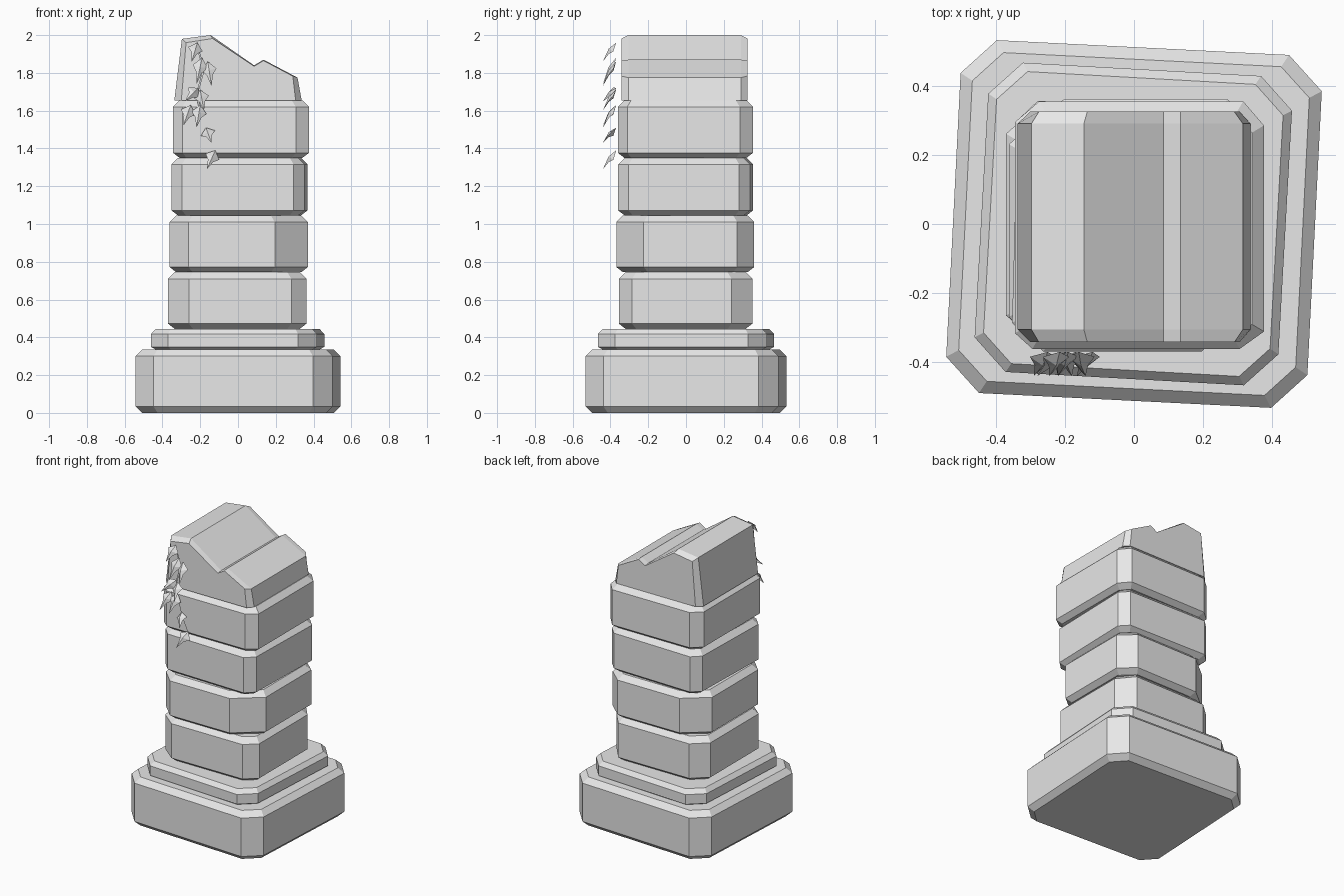
import bpy
import bmesh
from math import radians
from mathutils import Matrix, Vector

cube = bpy.data.objects.get("Cube")
if cube:
    bpy.data.objects.remove(cube, do_unlink=True)

stone = bpy.data.materials.new("pale grey stone")
stone.use_nodes = True
grey = (0.8, 0.8, 0.8, 1)
stone.diffuse_color = grey
stone.node_tree.nodes["Principled BSDF"].inputs["Base Color"].default_value = grey


def finish(bm, name, solid=True):
    if solid:
        bmesh.ops.recalc_face_normals(bm, faces=bm.faces)
    mesh = bpy.data.meshes.new(name)
    bm.to_mesh(mesh)
    bm.free()
    mesh.materials.append(stone)
    obj = bpy.data.objects.new(name, mesh)
    bpy.context.collection.objects.link(obj)
    return obj


def loft(name, rings):
    """Join equal-sized rings of points and cap both ends."""
    bm = bmesh.new()
    loops = [[bm.verts.new(p) for p in ring] for ring in rings]
    n = len(loops[0])
    for a, b in zip(loops, loops[1:]):
        for i in range(n):
            j = (i + 1) % n
            bm.faces.new((a[i], a[j], b[j], b[i]))
    bm.faces.new(loops[0])
    bm.faces.new(loops[-1])
    return finish(bm, name)


def octagon(hx, hy, cuts, inset):
    """Rectangle with cut corners, ordered front-left, front-right, back-right, back-left."""
    hx, hy = hx - inset, hy - inset
    points = []
    for i, ((sx, sy), (cx, cy)) in enumerate(zip(((-1, -1), (1, -1), (1, 1), (-1, 1)), cuts)):
        cx, cy = cx - inset * 0.4, cy - inset * 0.4
        along_x = (sx * (hx - cx), sy * hy)
        along_y = (sx * hx, sy * (hy - cy))
        points += [along_y, along_x] if i % 2 == 0 else [along_x, along_y]
    return points


def block(name, centre, half, z0, z1, cuts, turn=0, low=0.027, high=0.035, inset=0.035):
    spin = Matrix.Rotation(radians(turn), 4, 'Z')
    shift = Vector((centre[0], centre[1], 0))
    rings = []
    for z, d in ((z0, inset), (z0 + low, 0), (z1 - high, 0), (z1, inset)):
        rings.append([spin @ Vector((x, y, z)) + shift
                      for x, y in octagon(half[0], half[1], cuts, d)])
    return loft(name, rings)


def even(c):
    return [(c, c)] * 4


# Stepped plinth
block("plinth", (0, 0), (0.523, 0.511), 0, 0.335, even(0.1), -2.9, 0.035)
block("plinth_step", (-0.002, 0), (0.44, 0.448), 0.335, 0.445, even(0.095), -3.2, 0.015, 0.028, 0.025)

# Stacked column blocks
block("column_block_1", (-0.004, -0.002), (0.366, 0.353), 0.445, 0.745,
      [(0.11, 0.09), (0.08, 0.07), (0.09, 0.11), (0.1, 0.09)])
block("column_block_2", (0.004, -0.004), (0.366, 0.365), 0.745, 1.045,
      [(0.10, 0.1), (0.175, 0.145), (0.1, 0.09), (0.16, 0.13)])
block("column_block_3", (0.008, -0.002), (0.353, 0.35), 1.045, 1.35, even(0.057), -1.5)
block("column_block_4", (0.016, -0.003), (0.36, 0.358), 1.35, 1.655,
      [(0.05, 0.045), (0.07, 0.05), (0.06, 0.07), (0.07, 0.06)])

# Broken top block: jagged profile run front to back with chamfered ends
full = [(-0.337, 1.655), (-0.297, 1.98), (-0.145, 2.0), (0.085, 1.84),
        (0.135, 1.87), (0.315, 1.775), (0.337, 1.655)]
small = [(-0.3, 1.655), (-0.275, 1.96), (-0.135, 1.982), (0.085, 1.835),
         (0.135, 1.865), (0.29, 1.783), (0.305, 1.655)]
loft("broken_top", [[(x, y, z) for x, z in outline] for outline, y in
                    ((small, -0.342), (full, -0.305), (full, 0.29), (small, 0.325))])

# Flat vine stem hanging down the front
path = [(-0.22, 1.95), (-0.18, 1.82), (-0.22, 1.68), (-0.165, 1.48), (-0.12, 1.38)]
bm = bmesh.new()
pairs = [[bm.verts.new((x + s * 0.005, -0.368, z)) for s in (-1, 1)] for x, z in path]
for a, b in zip(pairs, pairs[1:]):
    bm.faces.new((a[0], b[0], b[1], a[1]))
finish(bm, "vine_stem", False)


def leaf(name, x, z, tip_x, tip_z, width=0.04):
    """Folded three-pointed leaf sloping out from the wall."""
    base = Vector((x, -0.37, z))
    along = Vector((tip_x, -0.44, tip_z)) - base
    side = along.cross(Vector((0, 1, 0))).normalized()
    out = side.cross(along).normalized()
    if out.y > 0:
        out = -out
    bm = bmesh.new()
    ridge = [bm.verts.new(p) for p in (base, base + along * 0.4 + out * 0.014, base + along)]
    for s in (-1, 1):
        lobe = bm.verts.new(base + along * 0.3 + side * s * width - out * 0.008)
        waist = bm.verts.new(base + along * 0.55 + side * s * width * 0.4)
        bm.faces.new((ridge[0], lobe, ridge[1]))
        bm.faces.new((ridge[1], lobe, waist))
        bm.faces.new((ridge[1], waist, ridge[2]))
    bmesh.ops.recalc_face_normals(bm, faces=bm.faces)
    if sum(f.normal.y for f in bm.faces) > 0:
        bmesh.ops.reverse_faces(bm, faces=bm.faces)
    finish(bm, name, False)


# Leaves: stalk position, then tip position
leaves = [(-0.215, 1.96, -0.245, 1.86), (-0.19, 1.88, -0.22, 1.74), (-0.16, 1.86, -0.14, 1.73),
          (-0.21, 1.72, -0.28, 1.65), (-0.2, 1.71, -0.18, 1.6), (-0.25, 1.63, -0.29, 1.52),
          (-0.2, 1.63, -0.22, 1.51), (-0.17, 1.51, -0.14, 1.43), (-0.12, 1.39, -0.165, 1.29)]
for i, spot in enumerate(leaves, 1):
    leaf(f"vine_leaf_{i}", *spot)
